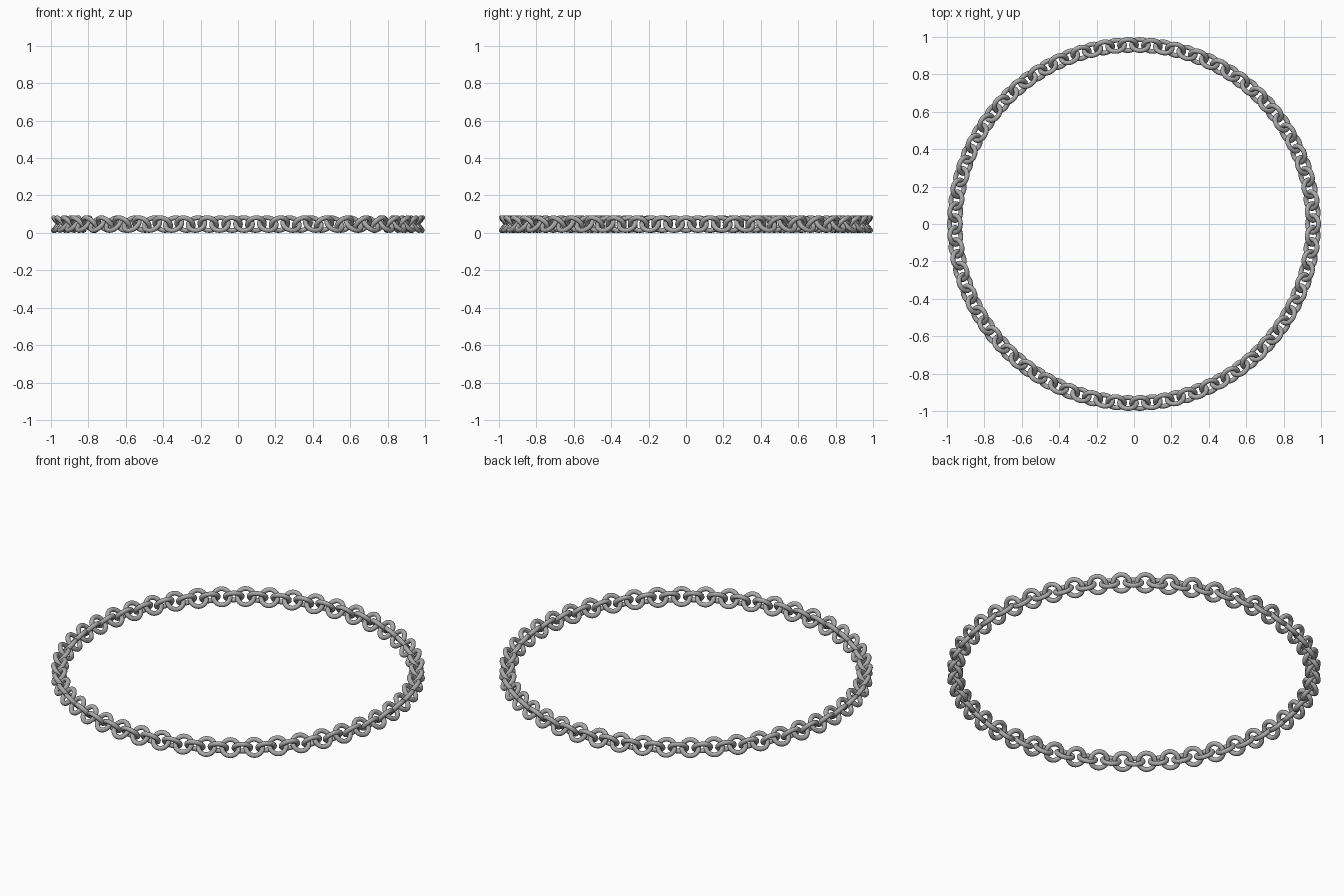
import bpy
from math import pi, radians, sin, cos
from mathutils import Matrix

cube = bpy.data.objects.get("Cube")
if cube:
    bpy.data.objects.remove(cube, do_unlink=True)

LINKS = 94
MAJOR, MINOR = 0.045, 0.013
TILT = radians(49)
RADIUS = 1 - MAJOR * cos(TILT) - MINOR
HEIGHT = MAJOR * sin(TILT) + MINOR

# Steel material
steel = bpy.data.materials.new("grey steel")
steel.use_nodes = True
colour = (0.4, 0.4, 0.4, 1)
steel.diffuse_color = colour
steel.node_tree.nodes["Principled BSDF"].inputs["Base Color"].default_value = colour

# One round link, shared by the whole chain
bpy.ops.mesh.primitive_torus_add(major_radius=MAJOR, minor_radius=MINOR,
                                 major_segments=32, minor_segments=12)
first = bpy.context.object
bpy.ops.object.shade_smooth()
first.data.name = "link"
first.data.materials.append(steel)

# Links around the circle, leaning inward and outward in turn
for i in range(LINKS):
    link = first if i == 0 else bpy.data.objects.new("link", first.data)
    if i:
        bpy.context.collection.objects.link(link)
    link.name = f"chain_link_{i + 1}"
    lean = -TILT if i % 2 == 0 else TILT
    link.matrix_world = (Matrix.Rotation(2 * pi * i / LINKS, 4, "Z")
                         @ Matrix.Translation((RADIUS, 0, HEIGHT))
                         @ Matrix.Rotation(lean, 4, "Y"))
